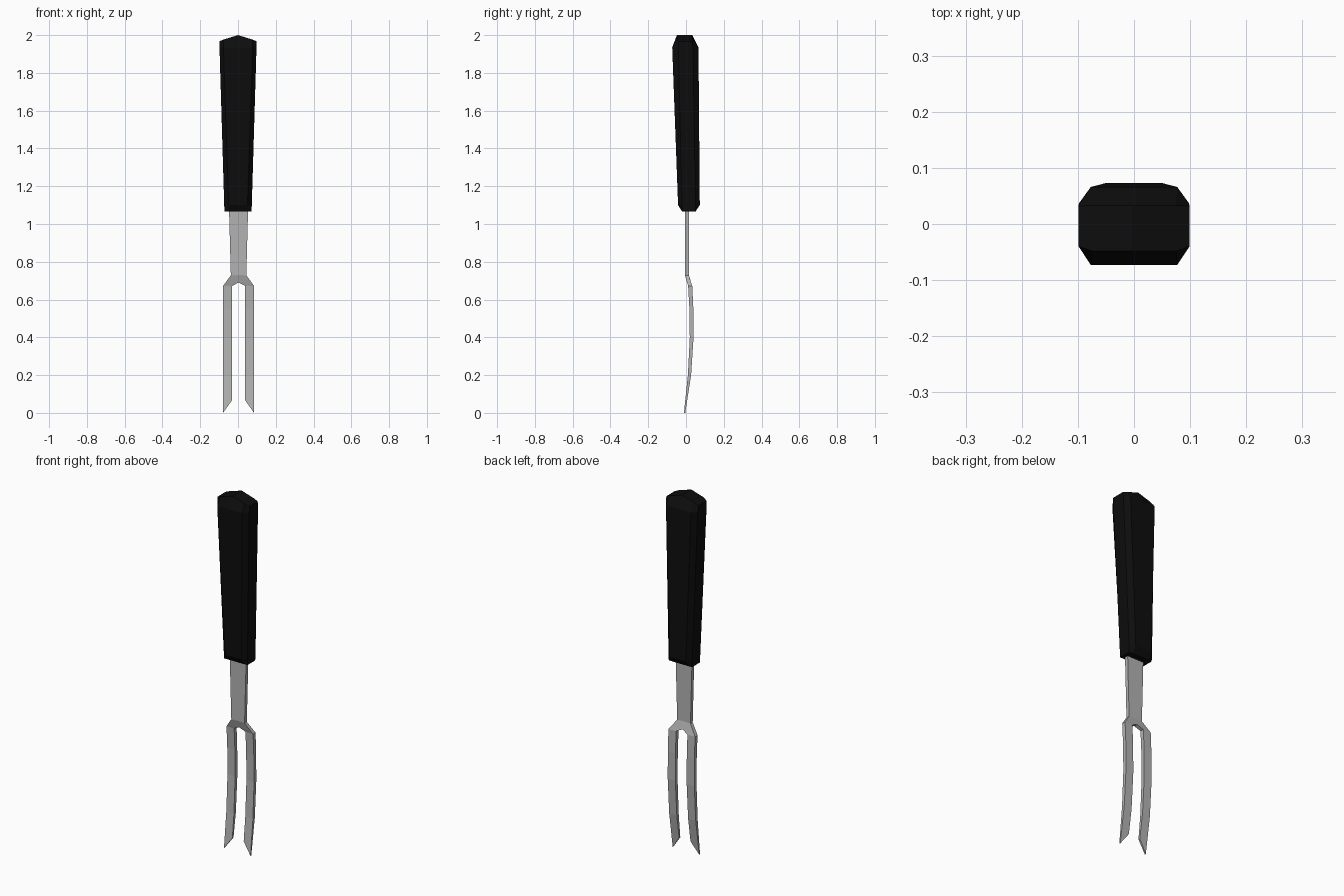
import bpy
import bmesh

cube = bpy.data.objects.get("Cube")
if cube:
    bpy.data.objects.remove(cube, do_unlink=True)


def material(name, value, rough):
    mat = bpy.data.materials.new(name)
    mat.use_nodes = True
    colour = (value, value, value, 1)
    mat.diffuse_color = colour
    bsdf = mat.node_tree.nodes["Principled BSDF"]
    bsdf.inputs["Base Color"].default_value = colour
    bsdf.inputs["Roughness"].default_value = rough
    return mat


def finish(name, bm, mat):
    bmesh.ops.recalc_face_normals(bm, faces=bm.faces)
    mesh = bpy.data.meshes.new(name)
    bm.to_mesh(mesh)
    bm.free()
    mesh.materials.append(mat)
    obj = bpy.data.objects.new(name, mesh)
    bpy.context.collection.objects.link(obj)
    return obj


# Handle: chamfered, flaring grip with a shallow ridged end
def handle_ring(bm, side_x, flat_x, front, back, side_front, side_back, heights):
    z_mid, z_flat, z_side = heights
    half = [(0, front, z_mid), (flat_x, front, z_flat), (side_x, side_front, z_side),
            (side_x, side_back, z_side), (flat_x, back, z_flat), (0, back, z_mid)]
    mirrored = [(-x, y, z) for x, y, z in reversed(half[1:-1])]
    return [bm.verts.new(p) for p in half + mirrored]


bm = bmesh.new()
rings = [
    handle_ring(bm, 0.072, 0.05, -0.02, 0.05, -0.02, 0.049, (1.065,) * 3),
    handle_ring(bm, 0.073, 0.05, -0.042, 0.073, -0.021, 0.05, (1.1,) * 3),
    handle_ring(bm, 0.098, 0.077, -0.073, 0.066, -0.041, 0.037, (1.935,) * 3),
    handle_ring(bm, 0.099, 0.075, -0.048, 0.033, -0.04, 0.032, (2.0, 1.977, 1.967)),
]
for low, high in zip(rings, rings[1:]):
    for i in range(len(low)):
        j = (i + 1) % len(low)
        bm.faces.new((low[i], low[j], high[j], high[i]))
bm.faces.new(rings[0])
top = rings[-1]
bm.faces.new(top[:6])
bm.faces.new(top[5:] + top[:1])
finish("handle", bm, material("black_plastic", 0.004, 0.6))

# Fork side profile: height, front depth, back depth
PROFILE = [(0, -0.011, -0.004), (0.2, 0.01, 0.027), (0.4, 0.02, 0.04),
           (0.55, 0.018, 0.039), (0.67, 0.012, 0.034), (0.725, -0.005, 0.015),
           (1.1, -0.005, 0.015)]


def depth(z, column):
    for a, b in zip(PROFILE, PROFILE[1:]):
        if z <= b[0]:
            t = (z - a[0]) / (b[0] - a[0])
            return a[column] + t * (b[column] - a[column])
    return PROFILE[-1][column]


# Half outline of the fork: inner x, inner z, outer x, outer z
rows = [(0, 1.1, 0.051, 1.1), (0, 0.73, 0.041, 0.728), (0, 0.69, 0.069, 0.69)]
rows += [(0.035, z, 0.082, z) for z in (0.672, 0.55, 0.4, 0.3, 0.2, 0.12)]
rows.append((0.035, 0.066, 0.082, 0))

bm = bmesh.new()
sections = []
for xi, zi, xo, zo in rows:
    corners = [(xi, zi, 1), (xo, zo, 1), (xo, zo, 2), (xi, zi, 2)]
    sections.append([bm.verts.new((x, depth(z, c), z)) for x, z, c in corners])
for n, (a, b) in enumerate(zip(sections, sections[1:])):
    # The neck is open along the mirror plane
    for i in range(3 if n < 2 else 4):
        j = (i + 1) % 4
        bm.faces.new((a[i], a[j], b[j], b[i]))
bm.faces.new(sections[0])
bm.faces.new(sections[-1])

fork = finish("fork_blade", bm, material("brushed_steel", 0.45, 0.4))
fork.location.x = 0.003
mirror = fork.modifiers.new("mirror", 'MIRROR')
mirror.use_clip = True
mirror.merge_threshold = 0.0005
